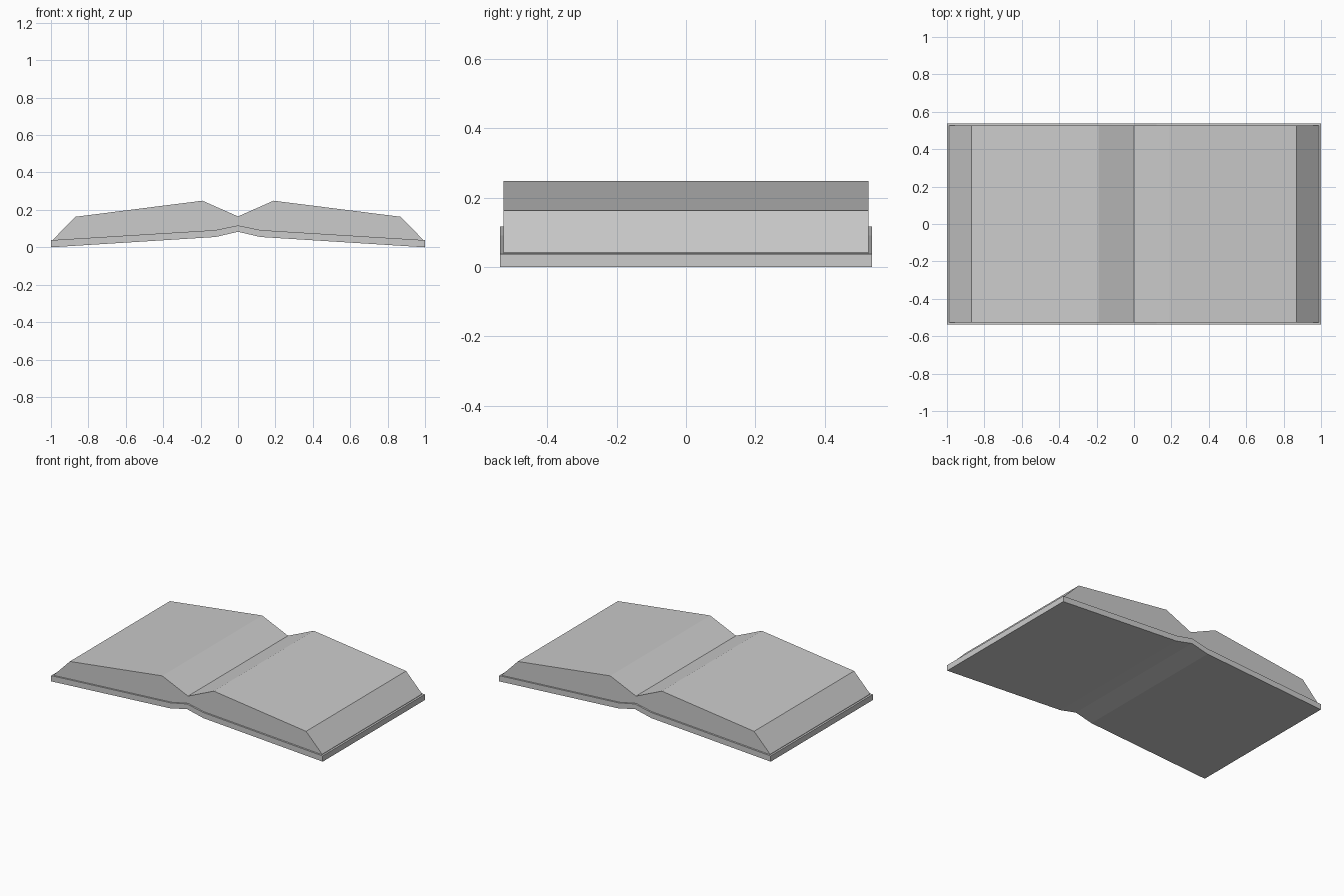
import bpy
import bmesh

old = bpy.data.objects.get("Cube")
if old:
    bpy.data.objects.remove(old, do_unlink=True)

GREY = (0.6, 0.6, 0.6, 1.0)
grey = bpy.data.materials.new("plain_grey")
grey.diffuse_color = GREY
grey.use_nodes = True
grey.node_tree.nodes["Principled BSDF"].inputs["Base Color"].default_value = GREY


def mirrored(half):
    """Right half of a line, centre first -> full line from left to right."""
    return [(-x, z) for x, z in reversed(half[1:])] + half


def slab(name, top, bottom, half_depth):
    """Sweep the area between two mirrored lines along y."""
    outline = mirrored(bottom) + mirrored(top)[::-1]
    bm = bmesh.new()
    face = bm.faces.new([bm.verts.new((x, -half_depth, z)) for x, z in outline])
    swept = bmesh.ops.extrude_face_region(bm, geom=[face], use_keep_orig=True)
    moved = [g for g in swept["geom"] if isinstance(g, bmesh.types.BMVert)]
    bmesh.ops.translate(bm, verts=moved, vec=(0, 2 * half_depth, 0))
    bmesh.ops.recalc_face_normals(bm, faces=bm.faces[:])
    mesh = bpy.data.meshes.new(name)
    bm.to_mesh(mesh)
    bm.free()
    mesh.materials.append(grey)
    obj = bpy.data.objects.new(name, mesh)
    bpy.context.collection.objects.link(obj)
    return obj


# Cover boards with the raised spine
cover_top = [(0, 0.117), (0.12, 0.092), (1, 0.038)]
cover_bottom = [(0, 0.083), (0.12, 0.055), (1, 0)]
slab("cover", cover_top, cover_bottom, 0.537)

# Open page block, resting on the cover
page_top = [(0, 0.165), (0.19, 0.249), (0.87, 0.163), (0.988, 0.042)]
page_bottom = [(0, 0.116), (0.12, 0.091), (0.988, 0.038)]
slab("pages", page_top, page_bottom, 0.526)
